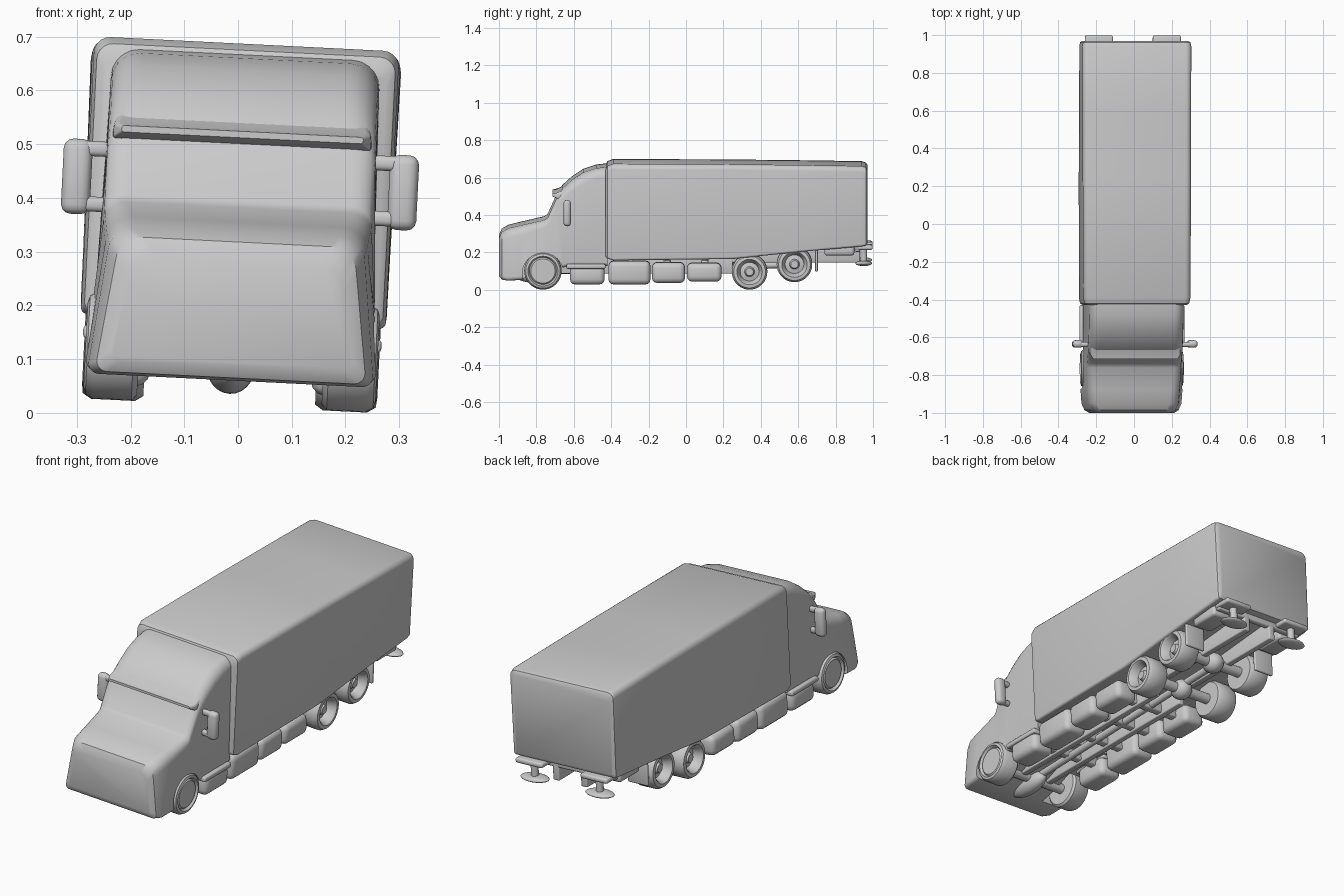
import bpy, bmesh, math
from mathutils import Matrix, Vector

cube = bpy.data.objects.get("Cube")
if cube:
    bpy.data.objects.remove(cube, do_unlink=True)

grey = bpy.data.materials.new("plain_grey")
grey.use_nodes = True
grey.diffuse_color = (0.6, 0.6, 0.6, 1)
grey.node_tree.nodes["Principled BSDF"].inputs["Base Color"].default_value = (0.6, 0.6, 0.6, 1)

# The whole vehicle leans slightly to its left side
LEAN = (Matrix.Translation((0, 0, 0.35)) @ Matrix.Rotation(0.05, 4, 'Y')
        @ Matrix.Translation((0, 0, -0.35)))


def make(name, bm, angle=35):
    bmesh.ops.recalc_face_normals(bm, faces=bm.faces)
    me = bpy.data.meshes.new(name)
    bm.to_mesh(me)
    bm.free()
    ob = bpy.data.objects.new(name, me)
    bpy.context.collection.objects.link(ob)
    me.materials.append(grey)
    ob.matrix_world = LEAN
    smooth(ob, angle)
    return ob


def smooth(ob, angle=35):
    bpy.ops.object.select_all(action='DESELECT')
    ob.select_set(True)
    bpy.context.view_layer.objects.active = ob
    bpy.ops.object.shade_smooth_by_angle(angle=math.radians(angle))


def box(name, x, y, z, r=0.015):
    bm = bmesh.new()
    size = Vector((x[1] - x[0], y[1] - y[0], z[1] - z[0]))
    mid = Vector((x[0] + x[1], y[0] + y[1], z[0] + z[1])) / 2
    bmesh.ops.create_cube(bm, size=1, matrix=Matrix.Translation(mid) @ Matrix.Diagonal((*size, 1)))
    bmesh.ops.bevel(bm, geom=bm.edges[:], offset=min(r, min(size) * 0.45), segments=3,
                    profile=0.5, affect='EDGES')
    return make(name, bm, 40)


def rod(name, a, b, r):
    a, b = Vector(a), Vector(b)
    bm = bmesh.new()
    turn = (b - a).to_track_quat('Z', 'Y').to_matrix().to_4x4()
    bmesh.ops.create_cone(bm, cap_ends=True, segments=24, radius1=r, radius2=r,
                          depth=(b - a).length, matrix=Matrix.Translation((a + b) / 2) @ turn)
    return make(name, bm)


def ball(name, centre, size):
    bm = bmesh.new()
    bmesh.ops.create_uvsphere(bm, u_segments=20, v_segments=12, radius=1,
                              matrix=Matrix.Translation(centre) @ Matrix.Diagonal((*size, 1)))
    return make(name, bm, 60)


def loft(name, sections, low_r=0.02):
    """Rounded cross-sections along y: (y, bottom, top, bottom half-width, top half-width, radius)"""
    bm = bmesh.new()
    rings = []
    for y, zb, zt, wb, wt, r in sections:
        ring = []
        corners = ((1, zb, wb, low_r, -90), (1, zt, wt, r, 0), (-1, zt, wt, r, 90), (-1, zb, wb, low_r, 180))
        for s, z, w, rad, start in corners:
            cz = z + rad if z == zb else z - rad
            for k in range(6):
                t = math.radians(start + 18 * k)
                ring.append(bm.verts.new((s * (w - rad) + rad * math.cos(t), y, cz + rad * math.sin(t))))
        rings.append(ring)
    n = len(rings[0])
    for p, q in zip(rings, rings[1:]):
        for i in range(n):
            bm.faces.new((p[i], p[(i + 1) % n], q[(i + 1) % n], q[i]))
    bm.faces.new(rings[0])
    bm.faces.new(rings[-1])
    return make(name, bm)


def wheel(name, side, y, z, outer, profile):
    """Lathe a (radius, inset) profile about the axle"""
    bm = bmesh.new()
    vs = [bm.verts.new((side * (outer - d), 0, r)) for r, d in profile]
    es = [bm.edges.new(e) for e in zip(vs, vs[1:])]
    bmesh.ops.spin(bm, geom=vs + es, axis=(1, 0, 0), cent=(0, 0, 0), angle=math.tau,
                   steps=36, use_duplicate=False)
    bmesh.ops.remove_doubles(bm, verts=bm.verts, dist=0.0005)
    bmesh.ops.translate(bm, verts=bm.verts, vec=(0, y, z))
    return make(name, bm)


# Cargo body
loft("cargo_body", [
    (-0.43, 0.19, 0.655, 0.265, 0.265, 0.03),
    (-0.42, 0.18, 0.675, 0.278, 0.278, 0.03),
    (-0.39, 0.17, 0.687, 0.284, 0.284, 0.03),
    (0.25, 0.178, 0.684, 0.285, 0.287, 0.03),
    (0.60, 0.215, 0.68, 0.285, 0.288, 0.03),
    (0.94, 0.245, 0.675, 0.285, 0.289, 0.03),
    (0.962, 0.25, 0.668, 0.282, 0.285, 0.03),
    (0.97, 0.262, 0.655, 0.27, 0.272, 0.03)], 0.012)

# Cab with hood, windscreen and roof fairing
cab = loft("cab", [
    (-1.0, 0.085, 0.285, 0.225, 0.2, 0.05),
    (-0.985, 0.065, 0.318, 0.25, 0.225, 0.05),
    (-0.95, 0.06, 0.338, 0.265, 0.24, 0.05),
    (-0.88, 0.065, 0.355, 0.27, 0.245, 0.05),
    (-0.76, 0.09, 0.382, 0.27, 0.25, 0.04),
    (-0.74, 0.1, 0.395, 0.268, 0.25, 0.04),
    (-0.69, 0.12, 0.505, 0.262, 0.25, 0.045),
    (-0.66, 0.13, 0.552, 0.26, 0.25, 0.055),
    (-0.61, 0.14, 0.597, 0.26, 0.25, 0.06),
    (-0.55, 0.14, 0.637, 0.26, 0.25, 0.06),
    (-0.48, 0.14, 0.66, 0.26, 0.25, 0.055),
    (-0.42, 0.14, 0.667, 0.26, 0.25, 0.05)])

# Front wheel arches cut from the cab
for s in (1, -1):
    cutter = rod("arch_cutter", (s * 0.14, -0.765, 0.1), (s * 0.4, -0.765, 0.1), 0.11)
    cutter.hide_render = True
    cutter.hide_set(True)
    cut = cab.modifiers.new("wheel_arch", 'BOOLEAN')
    cut.operation = 'DIFFERENCE'
    cut.solver = 'EXACT'
    cut.object = cutter
    bpy.context.view_layer.objects.active = cab
    bpy.ops.object.modifier_apply(modifier=cut.name)
    bpy.data.objects.remove(cutter, do_unlink=True)
smooth(cab)

# Visor lip over the windscreen
loft("visor", [(-0.715, 0.512, 0.524, 0.225, 0.225, 0.005),
               (-0.69, 0.5, 0.53, 0.24, 0.24, 0.012),
               (-0.655, 0.5, 0.545, 0.242, 0.24, 0.02)], 0.005)

# Wheel profiles: smooth-faced front, deep dished rear
front_profile = [(0, 0.005), (0.065, 0.005), (0.072, 0.012), (0.08, 0), (0.092, 0.004), (0.1, 0.018),
                 (0.1, 0.09), (0.09, 0.1), (0, 0.1)]
rear_profile = [(0, 0.022), (0.02, 0.022), (0.027, 0.04), (0.05, 0.045), (0.06, 0.01), (0.068, 0),
                (0.085, 0.002), (0.095, 0.018), (0.095, 0.1), (0.085, 0.115), (0, 0.115)]
rear_axles = ((0.34, 0.108), (0.58, 0.148))

for s, side in ((1, "left"), (-1, "right")):
    wheel(f"front_wheel_{side}", s, -0.765, 0.113, 0.272, front_profile)
    for i, (y, z) in enumerate(rear_axles):
        wheel(f"rear_wheel_{i + 1}_{side}", s, y, z, 0.275, rear_profile)

    # Side mirrors with their arms
    arms = sorted((s * 0.245, s * 0.315))
    box(f"mirror_{side}", sorted((s * 0.277, s * 0.331)), (-0.655, -0.615), (0.355, 0.495), 0.018)
    for z in (0.375, 0.478):
        box(f"mirror_arm_{side}", arms, (-0.65, -0.625), (z - 0.014, z + 0.014), 0.01)

    # Steps, tanks and lockers along the skirt
    inner, outer = 0.15, 0.272
    for name, y0, y1, z0, z1 in (("step", -0.62, -0.435, 0.04, 0.14),
                                 ("fuel_tank", -0.415, -0.19, 0.04, 0.165),
                                 ("locker_front", -0.182, -0.005, 0.048, 0.158),
                                 ("locker_rear", 0.005, 0.19, 0.055, 0.155)):
        box(f"{name}_{side}", sorted((s * inner, s * outer)), (y0, y1), (z0, z1), 0.028)
    box(f"step_tread_{side}", sorted((s * 0.16, s * 0.278)), (-0.64, -0.43), (0.125, 0.15), 0.008)
    box(f"mud_flap_{side}", sorted((s * 0.16, s * 0.27)), (0.69, 0.705), (0.11, 0.23), 0.005)
    box(f"rear_locker_{side}", sorted((s * 0.15, s * 0.26)), (0.74, 0.9), (0.195, 0.255), 0.015)

    # Chassis rails and rear lamp brackets
    box(f"chassis_rail_{side}", sorted((s * 0.06, s * 0.095)), (-0.9, 0.25), (0.09, 0.18), 0.006)
    box(f"rear_rail_{side}", sorted((s * 0.06, s * 0.095)), (0.2, 0.93), (0.15, 0.25), 0.006)
    lamp = s * 0.18
    box(f"bracket_top_{side}", (lamp - 0.075, lamp + 0.075), (0.9, 0.998), (0.225, 0.25), 0.01)
    rod(f"bracket_post_{side}", (lamp, 0.95, 0.15), (lamp, 0.95, 0.235), 0.018)
    ball(f"lamp_pad_{side}", (lamp, 0.95, 0.15), (0.075, 0.045, 0.014))

    # Fog lamps in the bumper
    ball(f"fog_lamp_{side}", (s * 0.11, -0.985, 0.118), (0.018, 0.014, 0.016))

# Running gear underneath
rod("front_axle", (-0.2, -0.765, 0.1), (0.2, -0.765, 0.1), 0.025)
ball("engine_sump", (0, -0.8, 0.085), (0.045, 0.12, 0.05))
for y, z in rear_axles:
    rod("rear_axle", (-0.2, y, z), (0.2, y, z), 0.026)
    ball("differential", (0, y, z), (0.05, 0.055, 0.05))
rod("drive_shaft", (0, -0.7, 0.1), (0, 0.58, 0.135), 0.018)
for y in (-0.5, -0.3, -0.1, 0.1):
    box("cross_member", (-0.2, 0.2), (y - 0.02, y + 0.02), (0.1, 0.165), 0.008)
box("rear_cross_bar", (-0.25, 0.25), (0.9, 0.93), (0.215, 0.255), 0.008)
